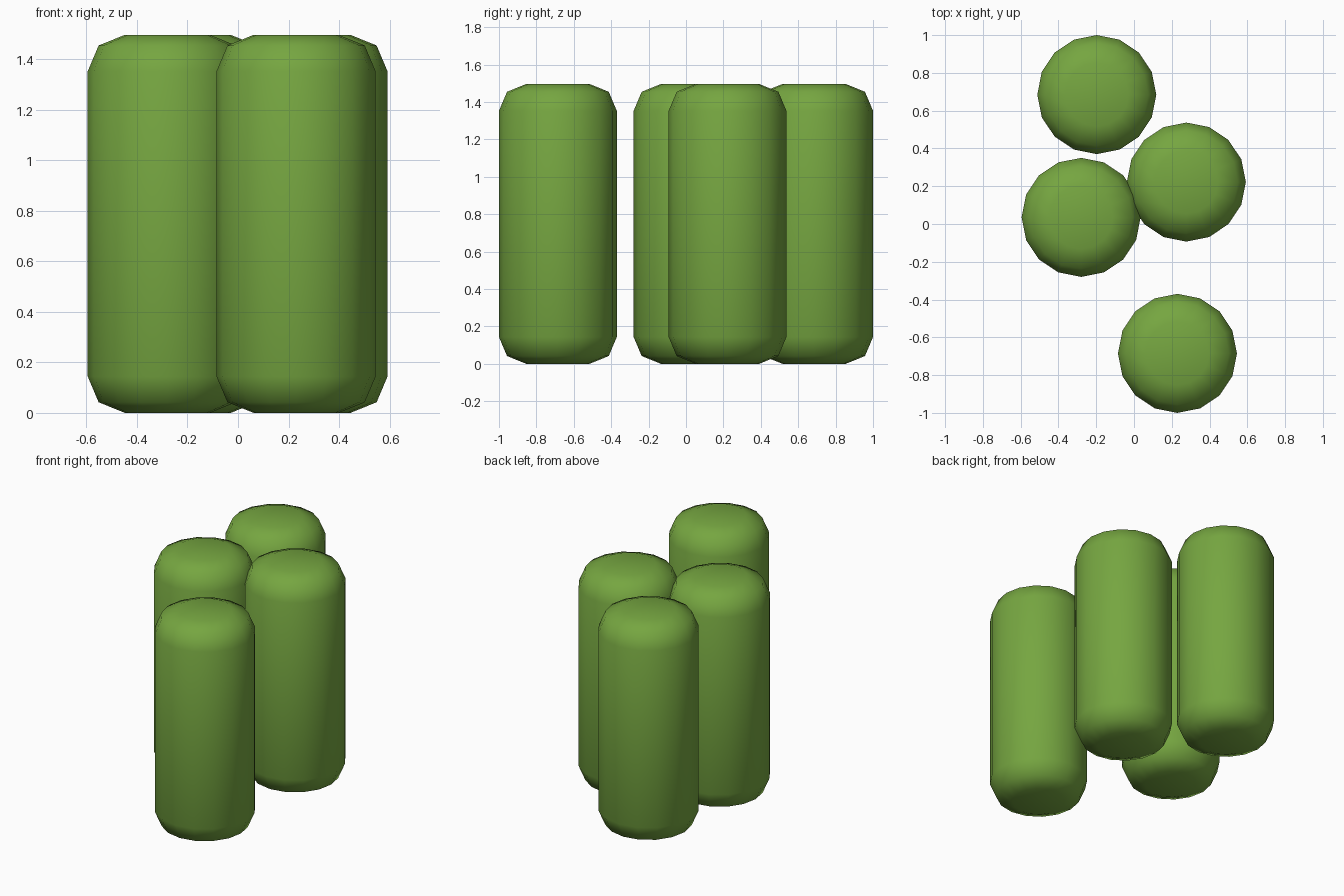
import bpy
import math

cube = bpy.data.objects.get("Cube")
if cube:
    bpy.data.objects.remove(cube, do_unlink=True)

RADIUS, HEIGHT, ROUNDING = 0.315, 1.497, 0.144

# Leaf green, shared by every column
green = bpy.data.materials.new("leaf_green")
green.use_nodes = True
colour = (0.18, 0.38, 0.052, 1)
green.diffuse_color = colour
green.node_tree.nodes["Principled BSDF"].inputs["Base Color"].default_value = colour


def rounded_column(name, x, y):
    """Upright sixteen-sided column with softened rims."""
    bpy.ops.mesh.primitive_cylinder_add(
        vertices=16, radius=RADIUS, depth=HEIGHT, location=(x, y, HEIGHT / 2))
    column = bpy.context.object
    column.name = name
    column.data.materials.append(green)
    bpy.ops.object.shade_smooth()
    bevel = column.modifiers.new("rounded_rims", 'BEVEL')
    bevel.width = ROUNDING
    bevel.segments = 2
    bevel.limit_method = 'ANGLE'
    bevel.angle_limit = math.radians(60)
    return column


# Four scattered columns, the middle two just touching
rounded_column("back_column", -0.197, 0.685)
rounded_column("left_column", 0.277, 0.222)
rounded_column("right_column", -0.28, 0.035)
rounded_column("front_column", 0.23, -0.685)
